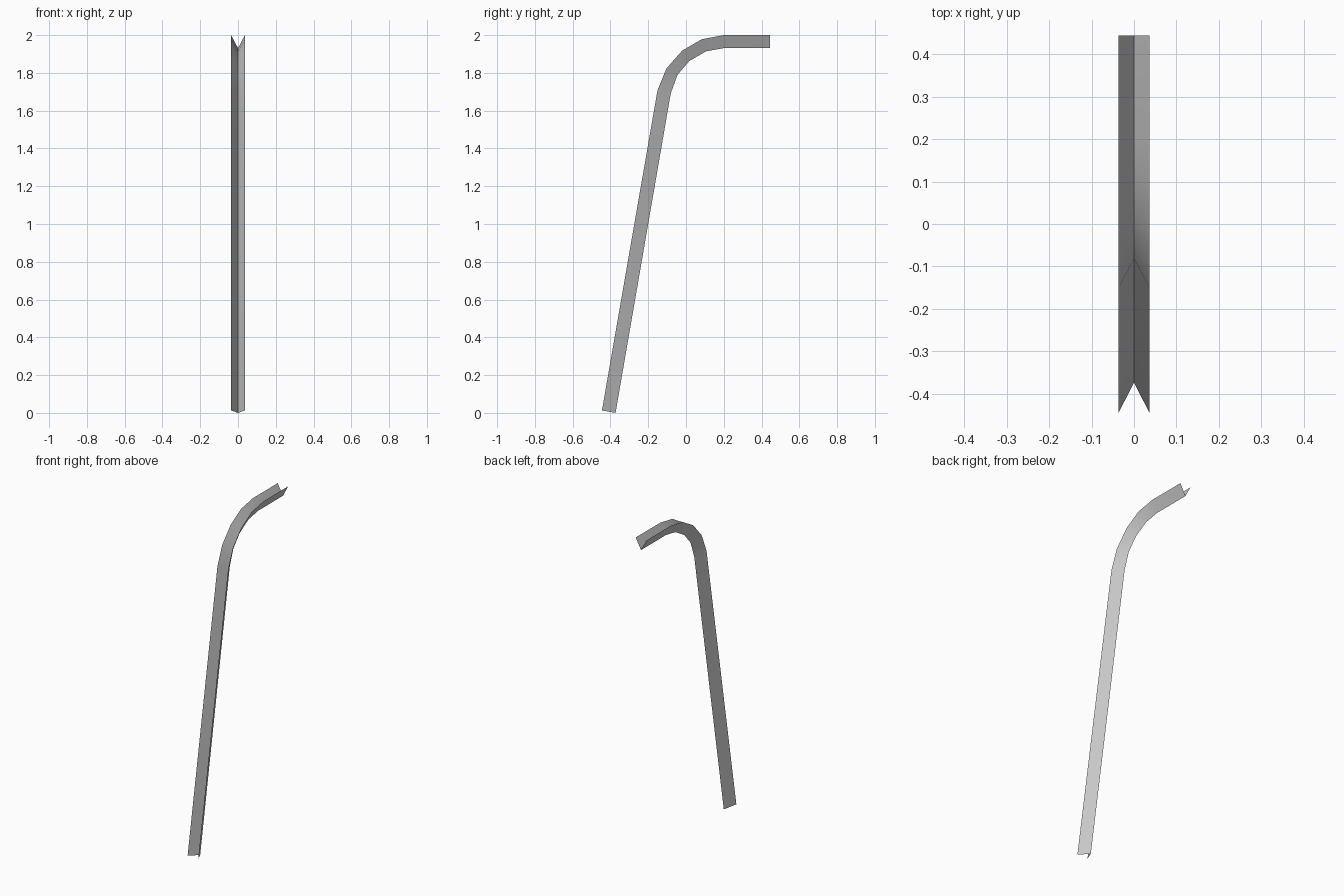
import bpy
import bmesh

if "Cube" in bpy.data.objects:
    bpy.data.objects.remove(bpy.data.objects["Cube"])

HALF_W = 0.0365

# Side outline (y, z): open rim of the V channel and its ridge, foot to tip
rim = [(-0.445, 0.013), (-0.151, 1.707), (-0.104, 1.823), (-0.02, 1.918),
       (0.083, 1.978), (0.20, 2.0), (0.444, 2.0)]
ridge = [(-0.373, 0.0), (-0.081, 1.69), (-0.045, 1.79), (0.018, 1.863),
         (0.106, 1.914), (0.20, 1.931), (0.444, 1.931)]

# Bent V-channel post, one thin sheet swept along the outline
bm = bmesh.new()
rows = []
for (ry, rz), (ky, kz) in zip(rim, ridge):
    rows.append([bm.verts.new((-HALF_W, ry, rz)),
                 bm.verts.new((0, ky, kz)),
                 bm.verts.new((HALF_W, ry, rz))])
for a, b in zip(rows, rows[1:]):
    for i in range(2):
        bm.faces.new((a[i], b[i], b[i + 1], a[i + 1]))

mesh = bpy.data.meshes.new("bent_channel_post")
bm.to_mesh(mesh)
bm.free()
post = bpy.data.objects.new("bent_channel_post", mesh)
bpy.context.collection.objects.link(post)

# Smooth along the bend, sharp along the ridge
bpy.context.view_layer.objects.active = post
post.select_set(True)
bpy.ops.object.shade_smooth_by_angle(angle=0.6)
